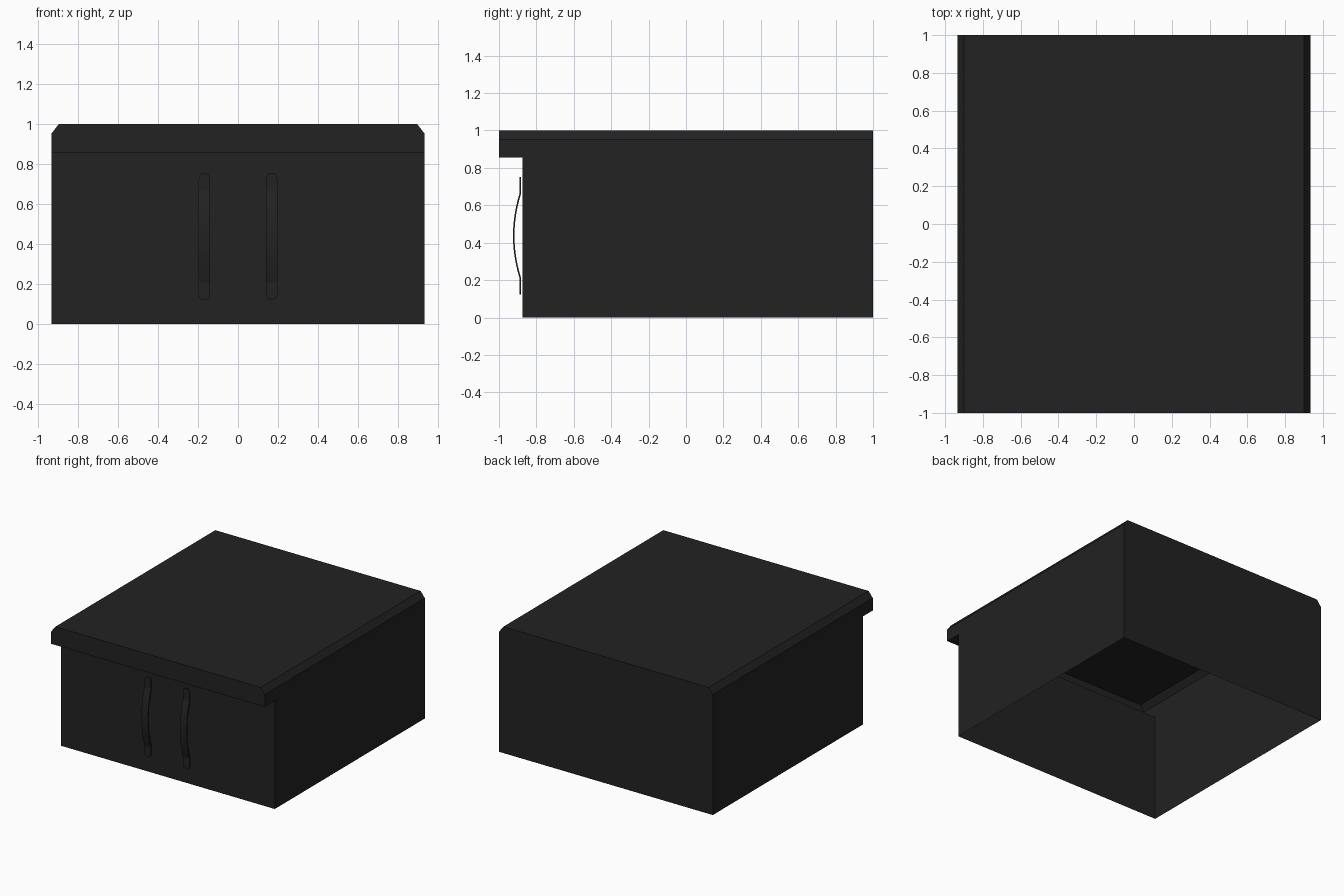
import bpy, bmesh
from mathutils import Vector

if "Cube" in bpy.data.objects:
    bpy.data.objects.remove(bpy.data.objects["Cube"])

mat = bpy.data.materials.new("charcoal")
mat.diffuse_color = (0.016, 0.016, 0.016, 1)
mat.use_nodes = True
mat.node_tree.nodes["Principled BSDF"].inputs["Base Color"].default_value = mat.diffuse_color

HALF_W = 0.935


def finish(bm, name):
    me = bpy.data.meshes.new(name)
    bm.to_mesh(me)
    bm.free()
    me.materials.append(mat)
    ob = bpy.data.objects.new(name, me)
    bpy.context.collection.objects.link(ob)
    return ob


# Cabinet shell: side profile (y, z) with overhanging lip, extruded across x
bm = bmesh.new()
profile = [(-0.875, 0), (1, 0), (1, 1), (-1, 1), (-1, 0.855), (-0.875, 0.855)]
side = bm.faces.new([bm.verts.new((-HALF_W, y, z)) for y, z in profile])
ext = bmesh.ops.extrude_face_region(bm, geom=[side], use_keep_orig=True)
moved = [g for g in ext["geom"] if isinstance(g, bmesh.types.BMVert)]
bmesh.ops.translate(bm, verts=moved, vec=(2 * HALF_W, 0, 0))

# Chamfer along both top side edges
for s in (-1, 1):
    geom = bm.verts[:] + bm.edges[:] + bm.faces[:]
    cut = bmesh.ops.bisect_plane(bm, geom=geom, dist=1e-5, clear_outer=True,
                                 plane_co=(s * HALF_W, 0, 0.953),
                                 plane_no=Vector((s * 0.047, 0, 0.036)).normalized())
    edges = [g for g in cut["geom_cut"] if isinstance(g, bmesh.types.BMEdge)]
    bmesh.ops.edgeloop_fill(bm, edges=edges)
bmesh.ops.recalc_face_normals(bm, faces=bm.faces[:])

# Open underside
bottom = [f for f in bm.faces if all(v.co.z < 1e-4 for v in f.verts)]
bmesh.ops.delete(bm, geom=bottom, context='FACES_ONLY')
finish(bm, "cabinet_shell")


# Bowed strap handles with rounded ends
def handle(name, x):
    mid, half, bow = 0.437, 0.315, 0.23
    ends = [(0.315, 0.014), (0.309, 0.022), (0.300, 0.027), (0.285, 0.029)]
    arc = [(bow * (1 - i / 6), 0.029) for i in range(7)]
    upper = ends + arc
    rows = upper + [(-d, w) for d, w in reversed(upper[:-1])]
    bm = bmesh.new()
    prev = None
    for d, w in rows:
        y = -0.889 - 0.036 * max(0, 1 - (d / bow) ** 2)
        row = [bm.verts.new((x + s * w, y, mid + d)) for s in (-1, 1)]
        if prev:
            bm.faces.new((prev[0], row[0], row[1], prev[1]))
        prev = row
    ob = finish(bm, name)
    sol = ob.modifiers.new("thickness", 'SOLIDIFY')
    sol.thickness = 0.008
    sol.offset = -1


handle("left_handle", -0.169)
handle("right_handle", 0.169)
